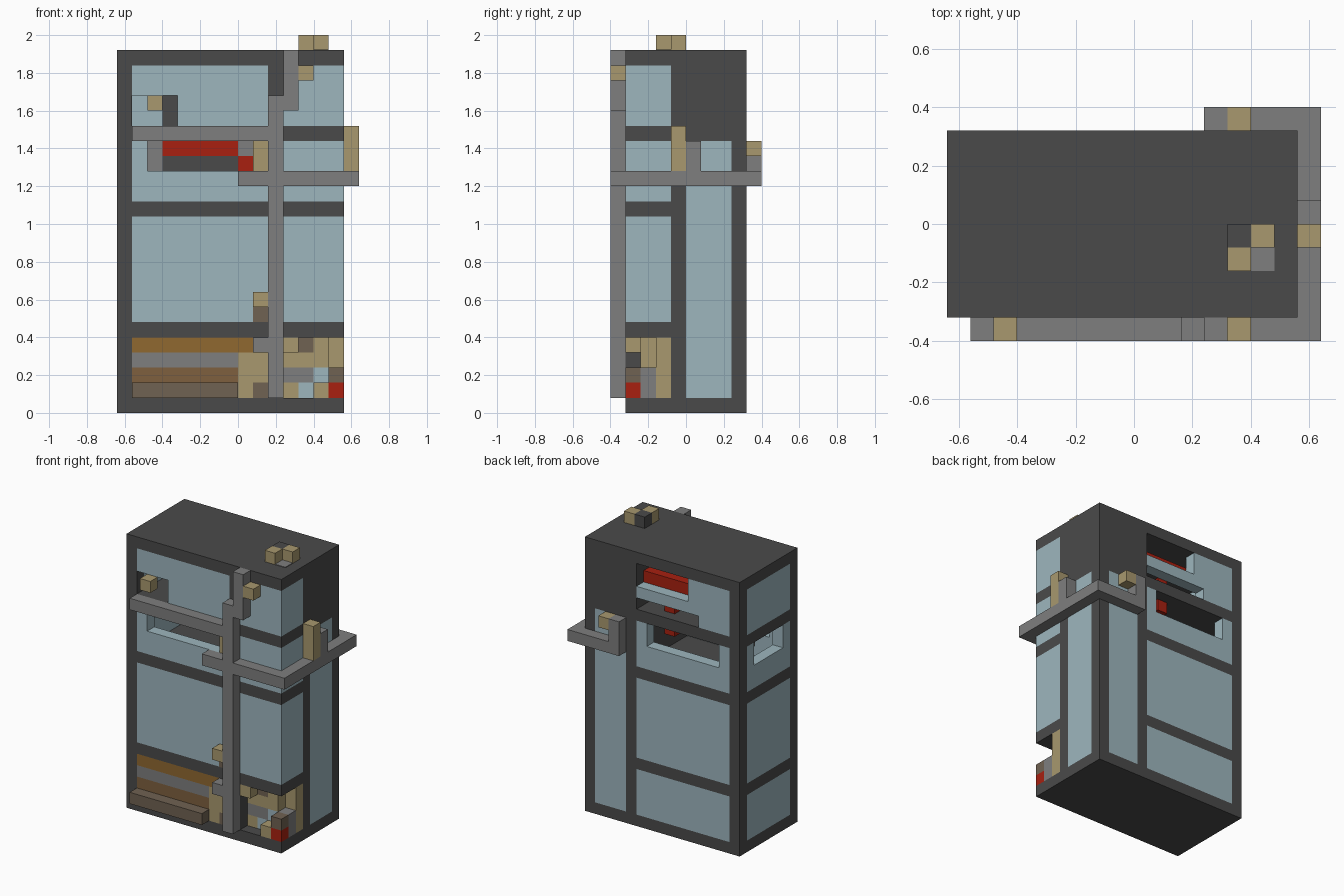
import bpy
import bmesh

UNIT = 0.08  # every part sits on a grid of this size

if "Cube" in bpy.data.objects:
    bpy.data.objects.remove(bpy.data.objects["Cube"], do_unlink=True)


def material(name, *rgb):
    linear = [((c / 255 + 0.055) / 1.055) ** 2.4 for c in rgb] + [1]
    mat = bpy.data.materials.new(name)
    mat.use_nodes = True
    mat.diffuse_color = linear
    mat.node_tree.nodes["Principled BSDF"].inputs["Base Color"].default_value = linear
    return mat


dark = material("charcoal", 74, 74, 74)
glass = material("pale_blue", 157, 182, 190)
grey = material("mid_grey", 126, 126, 126)
tan = material("sand", 168, 152, 110)
red = material("red", 168, 32, 16)
ochre = material("ochre", 144, 104, 48)
wood = material("wood_brown", 126, 96, 62)
umber = material("umber", 112, 98, 82)


def block(name, mat, x, y, z):
    """Box given by its grid ranges."""
    mesh = bpy.data.meshes.new(name)
    bm = bmesh.new()
    bmesh.ops.create_cube(bm, size=1)
    for v in bm.verts:
        v.co = [UNIT * (r[0] if c < 0 else r[1]) for c, r in zip(v.co, (x, y, z))]
    bm.to_mesh(mesh)
    bm.free()
    mesh.materials.append(mat)
    bpy.context.collection.objects.link(bpy.data.objects.new(name, mesh))


def cube(name, mat, x, y, z):
    block(name, mat, (x, x + 1), (y, y + 1), (z, z + 1))


# Named grid ranges shared by many parts
WIDTH, DEPTH = (-8, 7), (-4, 4)
BAY = (-7, 2)
FRONT, BACK, LEFT, RIGHT = (-4, -3), (3, 4), (6, 7), (-8, -7)
PORCH = (-5, -4)
LOW, MIDDLE, HIGH, TOP = (1, 5), (6, 13), (14, 18), (19, 23)
SILL, GAP = (14, 16), (16, 18)

# Base, roof and floor bands
block("base", dark, WIDTH, DEPTH, (0, 1))
block("roof", dark, WIDTH, DEPTH, (23, 24))
for z in (5, 13, 18):
    block("main_floor", dark, (-8, 2), DEPTH, (z, z + 1))
    block("corner_floor", dark, (2, 7), (-4, 0), (z, z + 1))

# Columns and inner walls
for y in (FRONT, BACK):
    block("right_column", dark, RIGHT, y, (1, 23))
block("partition", dark, (2, 3), DEPTH, (1, 23))
block("shaft_column", dark, LEFT, BACK, (1, 18))
block("shaft_wall", dark, (3, 7), (-1, 0), (1, 18))
block("shaft_top", dark, (3, 7), (-1, 4), (18, 23))

# Shaft glazing
block("shaft_side_glass", glass, LEFT, (0, 3), (1, 18))
block("shaft_back_glass", glass, (3, 6), BACK, (1, 18))

# Unbroken panes
for z in (LOW, MIDDLE, SILL, TOP):
    block("side_pane", glass, RIGHT, (-3, 3), z)
for z in (LOW, MIDDLE, SILL):
    block("back_pane", glass, BAY, BACK, z)
for z in (MIDDLE, SILL):
    block("front_pane", glass, BAY, FRONT, z)
for z in (MIDDLE, HIGH, TOP):
    block("corner_front_pane", glass, (3, 7), FRONT, z)
    block("corner_side_pane", glass, LEFT, (-3, -1), z)

# Broken panes around the openings
for y in ((-3, -2), (2, 3)):
    block("side_pane_edge", glass, RIGHT, y, GAP)
for y in (FRONT, BACK):
    block("pane_edge", glass, (-7, -6), y, GAP)
block("back_pane_edge", glass, (1, 2), BACK, GAP)
block("front_top_pane", glass, BAY, FRONT, (21, 23))
block("front_top_pane_lower", glass, (-4, 2), FRONT, (19, 21))
block("back_top_pane", glass, (-7, -4), BACK, TOP)
block("back_top_pane_edge", glass, (-4, -3), BACK, (20, 23))
block("back_top_bar", glass, (-3, 2), BACK, (20, 21))

# Fittings seen through the openings
block("inner_red_rail", red, (-5, 0), (-1, 0), (17, 18))
block("inner_dark_rail", dark, (-5, 0), (-1, 0), (16, 17))
block("inner_rail_end", grey, (-6, -5), (-1, 0), GAP)
cube("inner_grey_cube", grey, 0, -1, 17)
cube("inner_red_cube", red, 0, -1, 16)
block("inner_red_shelf", red, (-3, 2), (2, 3), (21, 22))
block("inner_red_post", red, (-1, 0), (2, 3), (17, 20))
block("inner_dark_post", dark, (-5, -4), (0, 1), (19, 21))
block("opening_plug", tan, (1, 2), FRONT, GAP)

# Outside pipes
block("pipe_riser", grey, (2, 3), PORCH, (1, 21))
block("pipe_upper_riser", grey, (3, 4), PORCH, (20, 24))
block("pipe_high_run", grey, (-7, 2), PORCH, (18, 19))
block("pipe_front_run", grey, (0, 8), PORCH, (15, 16))
block("pipe_side_run", grey, (7, 8), DEPTH, (15, 16))
block("pipe_back_run", grey, (3, 8), (4, 5), (15, 16))
block("pipe_side_stub", grey, (7, 8), (0, 1), GAP)
block("pipe_back_stub", grey, (3, 4), (4, 5), GAP)
block("side_lamp", tan, (7, 8), (-1, 0), (16, 19))
cube("back_lamp", tan, 4, 4, 17)
cube("upper_front_lamp", tan, 4, -5, 22)
cube("window_lamp", tan, -6, -5, 20)
cube("lower_front_lamp", tan, 1, -5, 7)
block("lamp_mark", umber, (1, 2), (-4.05, -4), (6, 7))

# Roof pieces
cube("roof_block_back", tan, 5, -1, 24)
cube("roof_block_front", tan, 4, -2, 24)
cube("roof_block_dark", dark, 4, -1, 24)
block("roof_hatch", grey, (5, 6), (-2, -1), (24, 24.05))

# Shop front: stacked boards and pillar
block("bench", umber, (-7, 0), (-5, -3), (1, 2))
for z, (name, mat) in enumerate((("wood_board", wood), ("grey_board", grey)), 2):
    block(name, mat, (-7, 0), FRONT, (z, z + 1))
block("awning_board", ochre, (-7, 1), FRONT, (4, 5))
block("tan_pillar", tan, (0, 1), FRONT, (1, 4))
block("tan_pillar_short", tan, (1, 2), FRONT, (2, 4))
cube("pillar_foot", umber, 1, -4, 1)
block("grey_bracket", grey, (1, 2), (-5, -3), (4, 5))

# Open corner: stepped cubes
block("corner_post", tan, LEFT, (-2, -1), LOW)
block("corner_shelf", tan, (3, 6), (-3, -2), (3, 4))
block("corner_counter", grey, (3, 5), (-3, -2), (2, 3))
block("corner_grey_stack", grey, LEFT, (-3, -2), (1, 3))
cube("corner_top_tan", tan, 3, -4, 4)
cube("corner_top_umber", umber, 4, -3, 4)
cube("corner_top_step", tan, 5, -3, 4)
cube("corner_glass_high", glass, 5, -3, 2)
cube("corner_glass_low", glass, 4, -3, 1)
cube("corner_foot", tan, 3, -3, 1)
cube("corner_stool", tan, 5, -4, 1)
cube("corner_red", red, 6, -4, 1)
cube("corner_umber", umber, 6, -4, 2)
